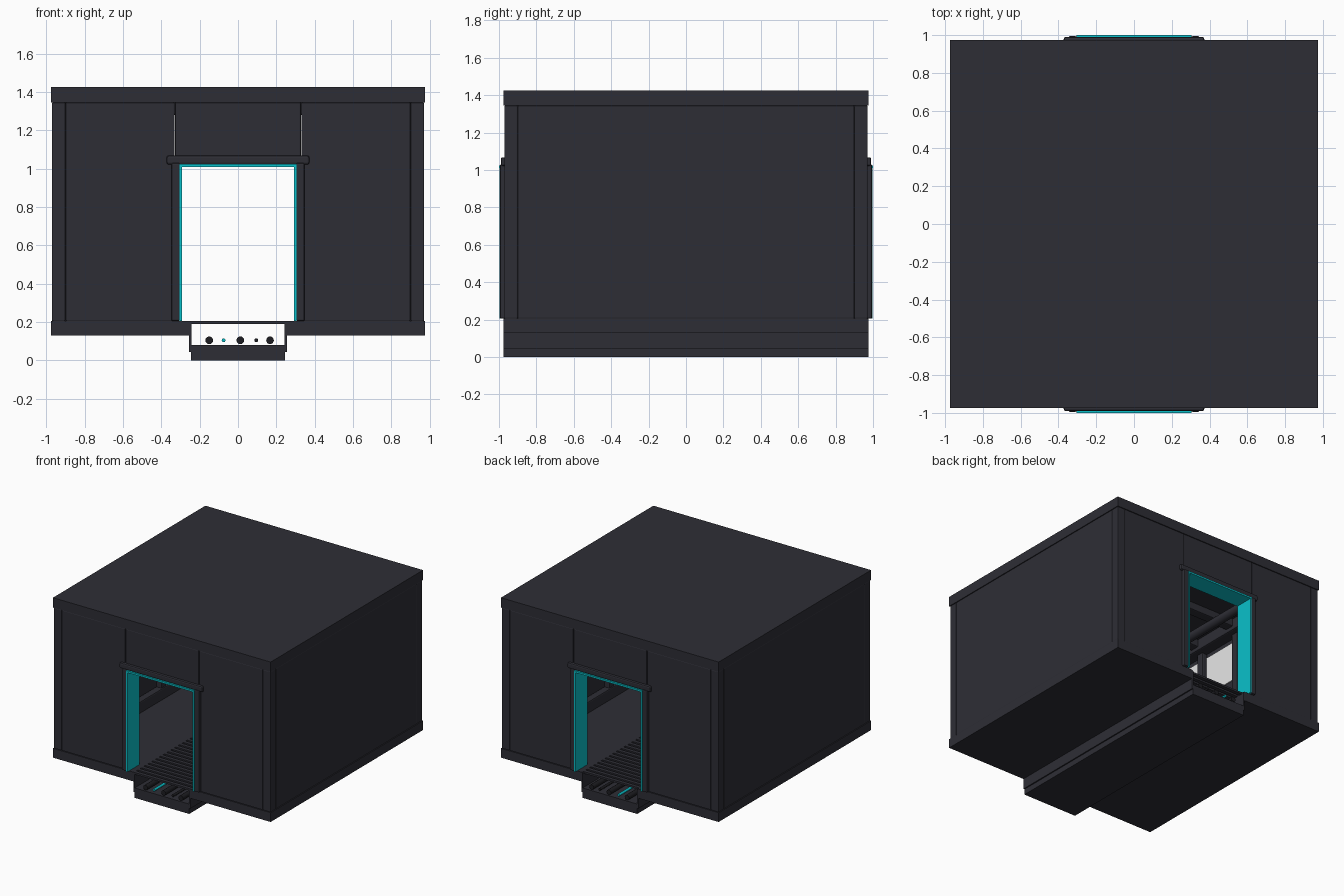
import bpy, math

if "Cube" in bpy.data.objects:
    bpy.data.objects.remove(bpy.data.objects["Cube"])


def material(name, rgb):
    m = bpy.data.materials.new(name)
    m.diffuse_color = (*rgb, 1)
    m.use_nodes = True
    m.node_tree.nodes["Principled BSDF"].inputs["Base Color"].default_value = m.diffuse_color
    return m


DARK = material("dark_grey", (0.027, 0.027, 0.036))
BLACK = material("near_black", (0.012, 0.012, 0.015))
CYAN = material("cyan", (0.003, 0.53, 0.59))
WHITE = material("white_light", (0.9, 0.9, 0.9))


def box(name, x, y, z, mat=DARK, bevel=0.0):
    """Box given by its (low, high) limits on each axis."""
    bpy.ops.mesh.primitive_cube_add(size=1)
    o = bpy.context.object
    o.name = name
    o.location = [(a + b) / 2 for a, b in (x, y, z)]
    o.scale = [abs(b - a) for a, b in (x, y, z)]
    bpy.ops.object.transform_apply(location=False, rotation=False)
    o.data.materials.append(mat)
    if bevel:
        m = o.modifiers.new("bevel", 'BEVEL')
        m.width = bevel
        m.segments = 2
    return o


def pipe(name, x, z, r, mat, half=0.97):
    bpy.ops.mesh.primitive_cylinder_add(vertices=16, radius=r, depth=2 * half,
                                        location=(x, 0, z), rotation=(math.pi / 2, 0, 0))
    o = bpy.context.object
    o.name = name
    o.data.materials.append(mat)
    bpy.ops.object.shade_smooth_by_angle()


H = 0.975          # half size of the room
T = 0.12           # wall thickness
F, C = 0.205, 1.345  # floor and ceiling heights

# Roof
box("roof", (-H, H), (-H, H), (C, 1.425))

# Service trench under the floor
box("trench_base", (-0.245, 0.245), (-H, H), (0, 0.08))
for s in (-1, 1):
    box("trench_side", (s * 0.243, s * 0.255), (-H, H), (0.045, 0.2))
for x, r, mat in ((-0.15, 0.02, BLACK), (-0.075, 0.01, CYAN), (0.012, 0.02, BLACK),
                  (0.095, 0.01, BLACK), (0.167, 0.02, BLACK)):
    pipe("trench_pipe", x, 0.105, r, mat)

# Floor grating
N = 40
for i in range(N):
    y = -H + 2 * H * i / N
    box("grating_bar", (-0.25, 0.25), (y, y + 0.03), (0.19, F))

for s in (-1, 1):
    # Floor slab and side wall
    box("floor_slab", (s * 0.25, s * H), (-H, H), (0.13, F))
    box("side_wall", (s * (H - T), s * (H - 0.004)), (-0.9, 0.9), (F, C), bevel=0.006)
    # Inner skirting, light panel and ceiling beams
    xi = H - T
    box("skirting", (s * (xi - 0.06), s * xi), (-xi, xi), (F, 0.3), bevel=0.01)
    box("light_panel", (s * (xi - 0.008), s * xi), (-0.8, 0.8), (0.9, 1.22), WHITE)
    box("upper_beam", (s * (xi - 0.1), s * xi), (-xi, xi), (1.25, C), bevel=0.01)
    for y in (-0.6, -0.2, 0.2, 0.6):
        box("wall_post", (s * (xi - 0.05), s * xi), (y - 0.03, y + 0.03), (F, C), bevel=0.01)
    pipe("ceiling_pipe", s * 0.6, 1.26, 0.035, DARK, 0.86)

for y in (-0.6, -0.2, 0.2, 0.6):
    box("ceiling_rib", (-0.86, 0.86), (y - 0.04, y + 0.04), (1.28, C), bevel=0.01)

# Both door walls
for d in (-1, 1):
    outer, inner = d * (H - 0.004), d * (H - T)
    for s in (-1, 1):
        box("corner_post", (s * 0.9, s * (H - 0.004)), (d * 0.9, outer), (F, C), bevel=0.006)
        box("corner_fill", (s * 0.85, s * 0.9), (inner, d * 0.9), (F, C))
        box("door_wall", (s * 0.33, s * 0.9), (inner, outer), (F, C), bevel=0.006)
        # Dark jamb on the outside with cyan lining inside it
        box("door_jamb", (s * 0.303, s * 0.347), (d * (H - T - 0.01), d * 0.995),
            (F, 1.03), bevel=0.008)
        box("door_lining", (s * 0.293, s * 0.304), (d * (H - T - 0.01), d * 0.998),
            (F, 1.02), CYAN)
    box("over_door_panel", (-0.328, 0.328), (inner, outer), (1.03, C), bevel=0.006)
    box("door_header", (-0.372, 0.372), (d * 0.93, d * 0.99), (1.022, 1.068), bevel=0.01)
    box("top_lining", (-0.304, 0.304), (d * (H - T - 0.01), d * 1.0), (1.01, 1.024), CYAN)
    box("door_soffit", (-0.33, 0.33), (d * (H - T - 0.01), d * 0.97), (1.024, 1.05))
